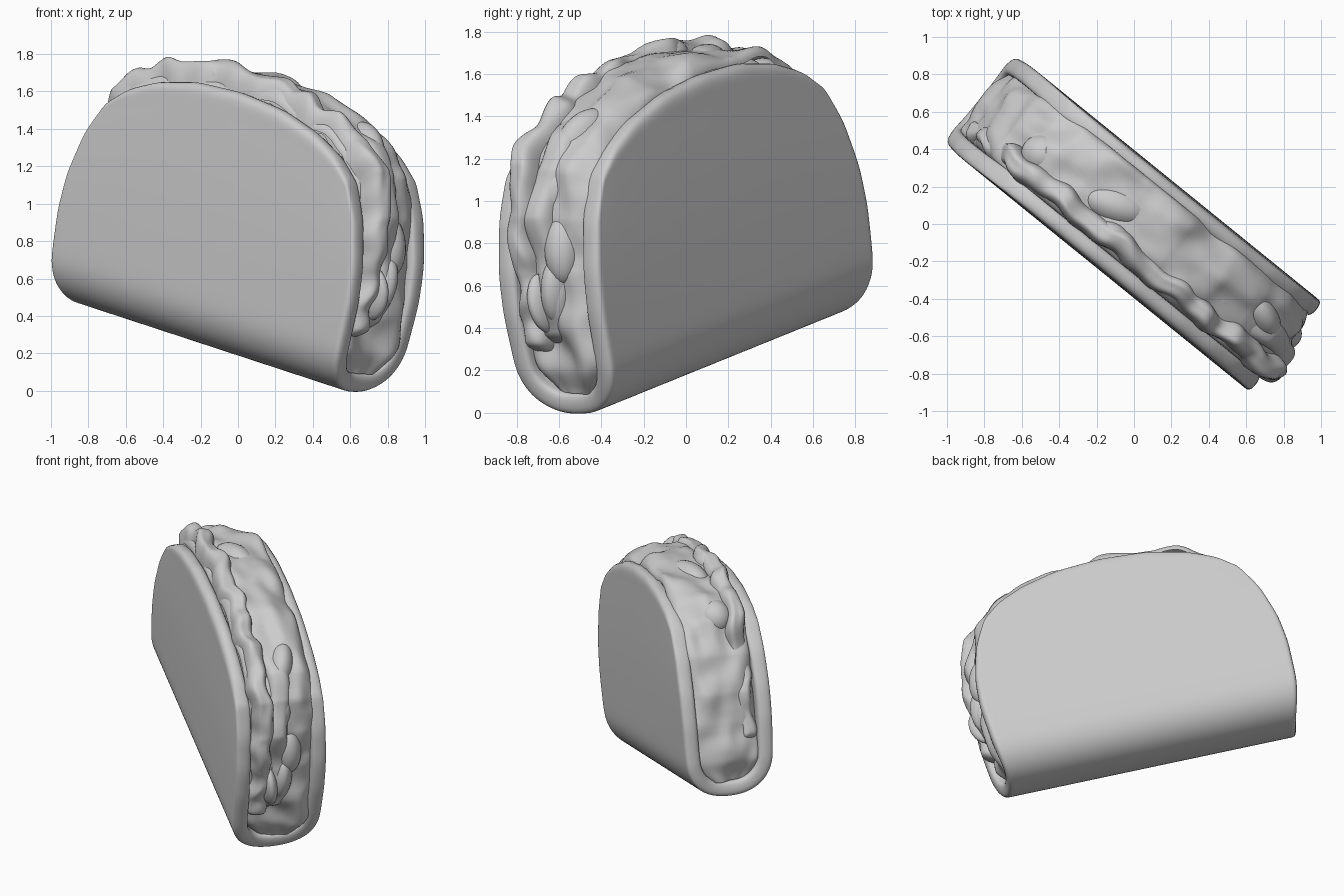
import bpy, math, random
from mathutils import Matrix, Vector, noise

if "Cube" in bpy.data.objects:
    bpy.data.objects.remove(bpy.data.objects["Cube"])

random.seed(4)
# whole model is turned about z and tipped along its length
POSE = (Matrix.Rotation(math.radians(-39), 4, 'Z') @ Matrix.Rotation(math.radians(14.3), 4, 'Y')
        @ Matrix.Translation((-.175, 0, .19)))
R = .3           # fold radius of the shell
SIDE = [(0, .98), (.1, 1.01), (.22, 1.03), (.5, 1.045), (.7, 1.03), (.95, .965), (1.14, .86)]
TOP = [(0, 1.415), (.35, 1.395), (.65, 1.33), (.85, 1.25), (1, 1.14)]
ZC = 1.14        # height of the rounded top corners


def lerp(table, x):
    for (a, p), (b, q) in zip(table, table[1:]):
        if x <= b:
            return p + (q - p) * (x - a) / (b - a)
    return table[-1][1]


def smooth(a, b, x):
    t = min(1, max(0, (x - a) / (b - a)))
    return t * t * (3 - 2 * t)


def grid_object(name, rows, flip=False):
    n = len(rows[0])
    faces = []
    for i in range(len(rows) - 1):
        for j in range(n - 1):
            f = [i * n + j, (i + 1) * n + j, (i + 1) * n + j + 1, i * n + j + 1]
            faces.append(f[::-1] if flip else f)
    me = bpy.data.meshes.new(name)
    me.from_pydata([v for r in rows for v in r], [], faces)
    ob = bpy.data.objects.new(name, me)
    bpy.context.collection.objects.link(ob)
    ob.matrix_world = POSE
    for p in me.polygons:
        p.use_smooth = True
    return ob


# folded shell: front wall, rounded fold, back wall
half = []
for i in range(9):
    a = math.pi / 2 * i / 8
    half.append((R * max(0, math.sin(a)) ** .88, R - R * max(0, math.cos(a)) ** .88))
for i in range(1, 13):
    half.append((R + .008 * math.sin(math.pi * min(1, i / 11)), R + (ZC - R) * i / 12))
section = [(-w, z) for w, z in half[:0:-1]] + half
rows = []
for w, z in section:
    row = []
    for j in range(33):
        t = math.sin(math.pi / 2 * (j / 16 - 1)) * .35 + (j / 16 - 1) * .65
        rise = max(0, (z - R) / (ZC - R)) * (lerp(TOP, abs(t)) - ZC)
        row.append((t * lerp(SIDE, z), w, z + rise))
    rows.append(row)
shell = grid_object("shell", rows)
sol = shell.modifiers.new("thickness", 'SOLIDIFY')
sol.thickness, sol.offset = .1, -1
sub = shell.modifiers.new("rounding", 'SUBSURF')
sub.levels = sub.render_levels = 2

# path of the open edge, left end over the top to the right end
right = [(x, z) for z, x in SIDE[1:]] + [(t * .86, z) for t, z in TOP[-2::-1]]
path = [Vector((-x, z)) for x, z in right] + [Vector(p) for p in right[-2::-1]]
lens = [0]
for a, b in zip(path, path[1:]):
    lens.append(lens[-1] + (b - a).length)
XT = [(l / lens[-1], p.x) for l, p in zip(lens, path)]
ZT = [(l / lens[-1], p.y) for l, p in zip(lens, path)]


def edge_at(f):
    def raw(g):
        g = min(1, max(0, g))
        return Vector((lerp(XT, g), lerp(ZT, g)))
    d = raw(f + .05) - raw(f - .05)
    return raw(f), Vector((-d.y, d.x)).normalized()


def band(name, w0, hw, f0, f1, nk, nw, depth, offset, sway, sink=.14):
    rows = []
    for k in range(nk + 1):
        f = f0 + (f1 - f0) * k / nk
        p, n = edge_at(f)
        fit = math.sqrt(max(.05, 1 - (max(0, R - p.y) / .25) ** 2))
        taper = sink * (1 - smooth(0, .04, min(f - f0, f1 - f)))   # ends dive into the filling
        row = []
        for j in range(nw + 1):
            a = math.pi * (j / nw - .5)
            v = math.sin(a)
            q = p + n * (offset(f, v, p.y) - taper - depth * (1 - math.cos(a)) ** 1.5)
            row.append((q.x, (w0 + hw * v + sway(f)) * fit, q.y))
        rows.append(row)
    return grid_object(name, rows, True)


# main filling: soft long lumps, higher along the top
def fill_offset(f, v, z):
    lump = noise.noise(Vector((f * 12, v * 1.2, 3.1))) * .06
    lump += noise.noise(Vector((f * 24, v * 2.2, 8.7))) * .025
    return -.015 + .08 * smooth(.8, 1.3, z) + lump


band("filling", .015, .225, 0, 1, 220, 28, .08, fill_offset, lambda f: 0, .03)


# ruffled lettuce leaf along the front wall
def leaf_offset(f, v, z):
    ruffle = .014 * math.sin(f * 88 + 2 * math.sin(f * 21)) + .02 * noise.noise(Vector((f * 25, v, 0)))
    ends = smooth(.19, .28, f)
    return -.02 + (.13 * smooth(.55, 1.2, z) + .035 * smooth(.6, .8, f)) * ends + ruffle


band("lettuce", -.135, .068, .04, .97, 300, 16, .14, leaf_offset,
     lambda f: .012 * math.sin(f * 60) + .006 * math.sin(f * 131))


# a shorter leaf fold behind it
band("lettuce_fold", -.02, .085, .5, .96, 160, 16, .12,
     lambda f, v, z: .0 + .08 * smooth(.5, 1.2, z) * math.sin(math.pi * (f - .5) / .46)
     + .016 * math.sin(f * 66), lambda f: .025 * math.sin(f * 38))


# tomato and meat pieces set into the filling
def chunk(name, f, w, out, size, turn):
    p, n = edge_at(f)
    bpy.ops.mesh.primitive_uv_sphere_add(segments=24, ring_count=14)
    ob = bpy.context.object
    ob.name = name
    ob.matrix_world = (POSE @ Matrix.Translation((p.x + n.x * out, w, p.y + n.y * out))
                       @ Matrix.Rotation(math.atan2(n.x, n.y), 4, 'Y')
                       @ Matrix.Rotation(turn, 4, 'Z') @ Matrix.Diagonal((*size, 1)))
    bpy.ops.object.shade_smooth()


chunk("tomato_slice_end", .885, -.07, -.06, (.15, .055, .12), .1)
chunk("tomato_slice_end_inner", .87, .01, -.07, (.17, .07, .11), -.1)
chunk("tomato_slice_top", .41, .02, -.04, (.2, .11, .13), .35)
chunk("tomato_slice_corner", .67, .05, -.03, (.18, .09, .14), -.3)
chunk("lettuce_curl_left", .285, -.02, -.01, (.12, .11, .11), .3)
chunk("lettuce_curl_top", .43, -.12, .04, (.1, .07, .075), .1)
for i in range(7):
    chunk("meat_piece", .34 + .08 * i, random.uniform(.0, .12), random.uniform(-.06, -.03),
          (random.uniform(.12, .17), random.uniform(.07, .09), .095), random.uniform(-.3, .3))
